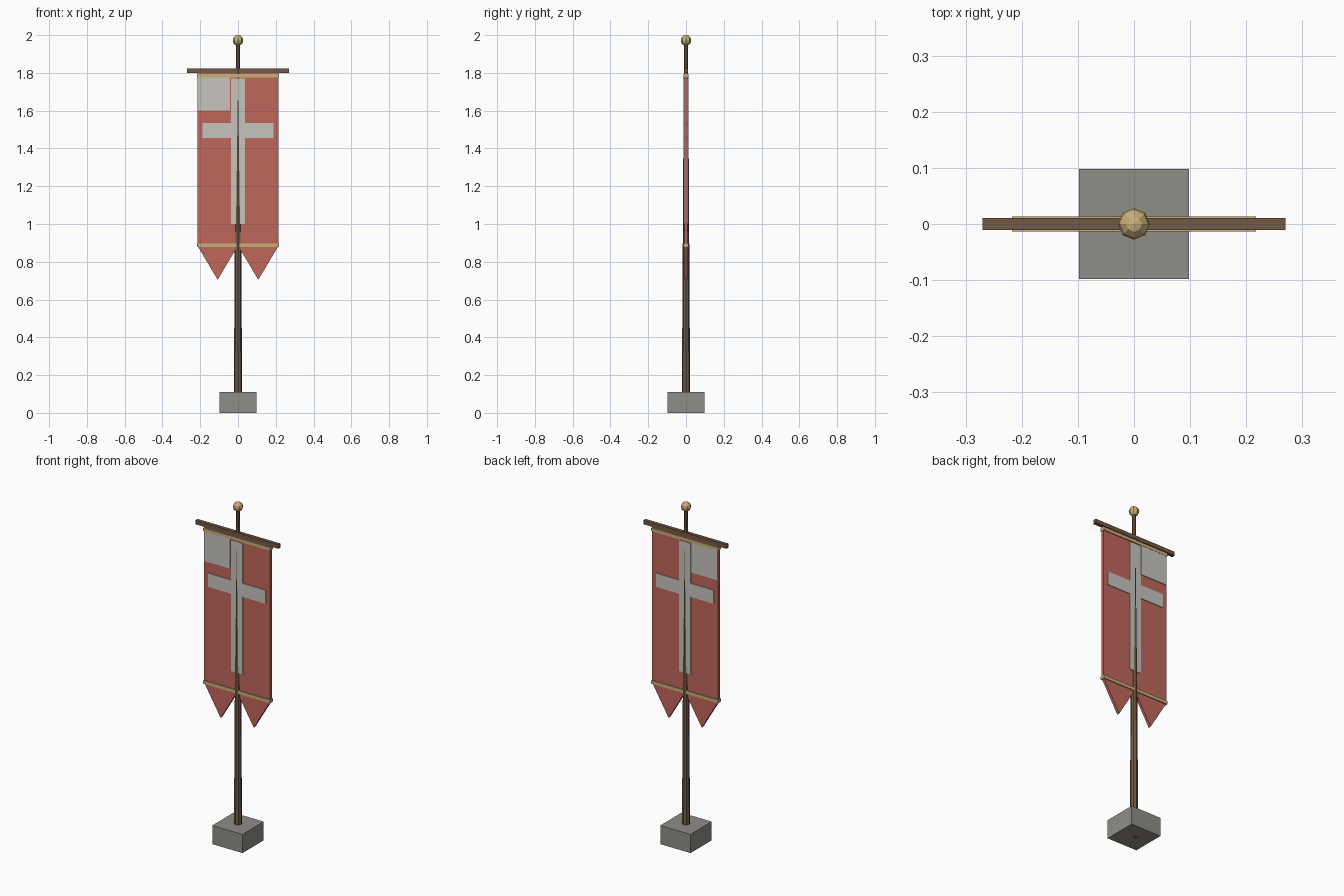
import bpy, bmesh

cube = bpy.data.objects.get("Cube")
if cube:
    bpy.data.objects.remove(cube, do_unlink=True)


def material(name, rgb):
    m = bpy.data.materials.new(name)
    m.use_nodes = True
    m.diffuse_color = (*rgb, 1)
    m.node_tree.nodes["Principled BSDF"].inputs["Base Color"].default_value = (*rgb, 1)
    return m


stone = material("stone grey", (0.28, 0.27, 0.24))
wood = material("brown wood", (0.17, 0.10, 0.06))
red = material("red cloth", (0.52, 0.135, 0.105))
white = material("off white cloth", (0.58, 0.56, 0.52))
gold = material("pale gold", (0.60, 0.43, 0.19))


def finish(name, bm, mat):
    bmesh.ops.recalc_face_normals(bm, faces=bm.faces)
    mesh = bpy.data.meshes.new(name)
    bm.to_mesh(mesh)
    bm.free()
    mesh.materials.append(mat)
    obj = bpy.data.objects.new(name, mesh)
    bpy.context.collection.objects.link(obj)
    return obj


def slab(name, outline, half_depth, mat):
    """Extrude an x-z outline evenly to both sides of y = 0."""
    bm = bmesh.new()
    face = bm.faces.new([bm.verts.new((x, -half_depth, z)) for x, z in outline])
    new = bmesh.ops.extrude_face_region(bm, geom=[face])["geom"]
    verts = [v for v in new if isinstance(v, bmesh.types.BMVert)]
    bmesh.ops.translate(bm, verts=verts, vec=(0, 2 * half_depth, 0))
    return finish(name, bm, mat)


def box(name, x0, x1, z0, z1, half_depth, mat):
    return slab(name, [(x0, z0), (x1, z0), (x1, z1), (x0, z1)], half_depth, mat)


# Stone foot and tapered pole
box("base_block", -0.098, 0.098, 0, 0.11, 0.098, stone)
bm = bmesh.new()
bmesh.ops.create_cone(bm, cap_ends=True, segments=8, radius1=0.0225, radius2=0.011, depth=1.95)
bmesh.ops.translate(bm, verts=bm.verts, vec=(0, 0, 0.975))
finish("pole", bm, wood)

# Ball on top
bm = bmesh.new()
bmesh.ops.create_uvsphere(bm, u_segments=8, v_segments=6, radius=0.028)
bmesh.ops.translate(bm, verts=bm.verts, vec=(0, 0, 1.972))
finish("finial", bm, gold)

# Crossbar
box("crossbar", -0.27, 0.27, 1.80, 1.823, 0.0105, wood)

# Swallow-tailed cloth
W = 0.215
slab("banner_cloth", [(-W, 1.80), (-W, 0.885), (-W / 2, 0.705), (0, 0.885),
                      (W / 2, 0.705), (W, 0.885), (W, 1.80)], 0.008, red)

# Cloth decoration, standing proud on both faces
cross = [(0.037, 1.0), (0.037, 1.455), (0.187, 1.455),
         (0.187, 1.535), (0.037, 1.535), (0.037, 1.77)]
slab("cross", cross + [(-x, z) for x, z in reversed(cross)], 0.0122, white)
box("corner_panel", -0.213, -0.042, 1.60, 1.777, 0.0122, white)

# Gold trim bands
for name, z in (("top_trim", 1.775), ("bottom_trim", 0.879)):
    box(name, -0.217, 0.217, z, z + 0.019, 0.0135, gold)
